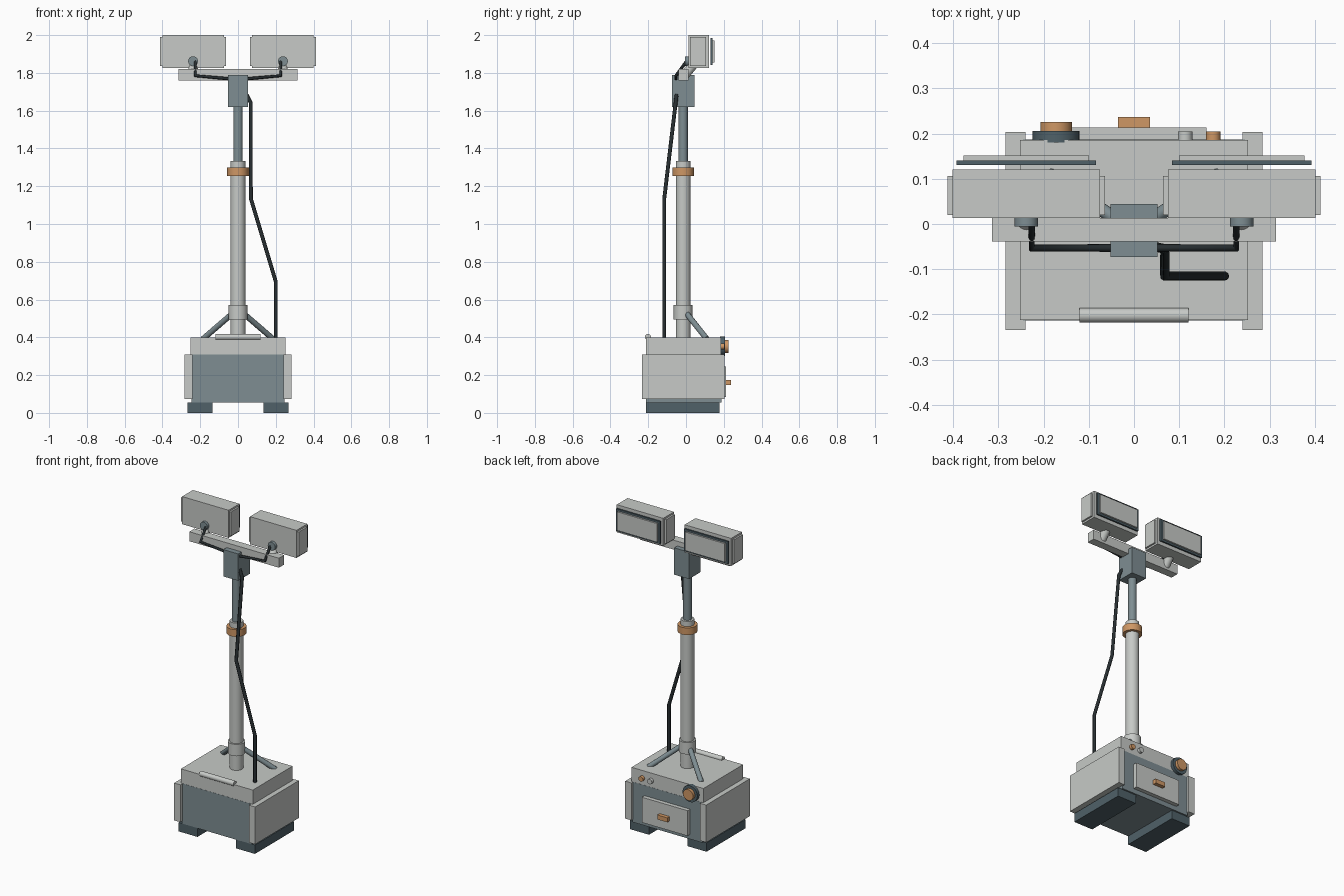
import bpy
import math
from mathutils import Vector

if "Cube" in bpy.data.objects:
    bpy.data.objects.remove(bpy.data.objects["Cube"], do_unlink=True)


def material(name, rgb):
    m = bpy.data.materials.new(name)
    m.use_nodes = True
    m.diffuse_color = (*rgb, 1)
    m.node_tree.nodes["Principled BSDF"].inputs["Base Color"].default_value = (*rgb, 1)
    return m


GREY = material("light grey paint", (0.57, 0.59, 0.57))
SLATE = material("slate metal", (0.21, 0.27, 0.29))
DARK = material("dark slate", (0.08, 0.12, 0.14))
ORANGE = material("orange accent", (0.62, 0.31, 0.13))
BLACK = material("black rubber", (0.02, 0.027, 0.03))


def finish(name, mat):
    ob = bpy.context.object
    ob.name = name
    ob.data.materials.append(mat)
    return ob


def box(name, mat, x, y, z):
    """Box given by its (low, high) range on each axis."""
    bpy.ops.mesh.primitive_cube_add(size=1)
    ob = finish(name, mat)
    for v in ob.data.vertices:
        v.co = [r[1] if c > 0 else r[0] for c, r in zip(v.co, (x, y, z))]
    return ob


def rod(name, mat, start, end, radius, sides=24):
    """Cylinder between two points."""
    a, b = Vector(start), Vector(end)
    bpy.ops.mesh.primitive_cylinder_add(vertices=sides, radius=radius,
                                        depth=(b - a).length, location=(a + b) / 2)
    ob = finish(name, mat)
    ob.rotation_euler = (b - a).to_track_quat("Z", "Y").to_euler()
    bpy.ops.object.shade_smooth_by_angle(angle=math.radians(35))
    return ob


def cable(name, points, radius):
    """Round cable along straight segments."""
    curve = bpy.data.curves.new(name, "CURVE")
    curve.dimensions = "3D"
    curve.bevel_depth = radius
    curve.bevel_resolution = 2
    curve.use_fill_caps = True
    spline = curve.splines.new("POLY")
    spline.points.add(len(points) - 1)
    for p, co in zip(spline.points, points):
        p.co = (*co, 1)
    ob = bpy.data.objects.new(name, curve)
    bpy.context.collection.objects.link(ob)
    curve.materials.append(BLACK)


def span(a, b, side):
    return tuple(sorted((a * side, b * side)))


SIDES = (("left", 1), ("right", -1))
MAST_Y = -0.015

# Generator base
box("base_body", SLATE, (-0.245, 0.245), (-0.213, 0.187), (0.055, 0.31))
box("base_lid", GREY, (-0.252, 0.252), (-0.212, 0.186), (0.31, 0.40))
for label, s in SIDES:
    box(label + "_skid", DARK, span(0.135, 0.268, s), (-0.213, 0.177), (0, 0.056))
    box(label + "_side_panel", GREY, span(0.24, 0.284, s), (-0.234, 0.203), (0.073, 0.31))
rod("lid_grab_bar", GREY, (-0.12, -0.202, 0.402), (0.12, -0.202, 0.402), 0.016)

# Rear door and controls
box("rear_door", GREY, (-0.16, 0.16), (0.18, 0.213), (0.085, 0.245))
box("door_handle", ORANGE, (-0.035, 0.035), (0.21, 0.237), (0.147, 0.175))


def rear_disc(name, mat, x, y0, y1, radius):
    rod(name, mat, (x, y0, 0.352), (x, y1, 0.352), radius)


rear_disc("dial_plate", DARK, -0.172, 0.18, 0.206, 0.052)
rear_disc("dial_knob", ORANGE, -0.172, 0.20, 0.225, 0.035)
rear_disc("grey_button", GREY, 0.113, 0.18, 0.204, 0.016)
rear_disc("orange_button", ORANGE, 0.175, 0.18, 0.204, 0.016)


# Telescopic mast
def mast_part(name, mat, z0, z1, radius):
    rod(name, mat, (0, MAST_Y, z0), (0, MAST_Y, z1), radius, 32)


mast_part("lower_mast", GREY, 0.39, 1.333, 0.039)
mast_part("mast_collar", GREY, 0.495, 0.57, 0.05)
mast_part("clamp_ring", ORANGE, 1.255, 1.30, 0.057)
mast_part("upper_mast", SLATE, 1.32, 1.63, 0.025)
for label, s in SIDES:
    rod(label + "_mast_brace", SLATE, (0.025 * s, 0, 0.53), (0.185 * s, 0.11, 0.392), 0.015, 16)

# Mast head and crossbar
box("mast_head", SLATE, (-0.052, 0.052), (-0.073, 0.044), (1.62, 1.79))
box("crossbar", GREY, (-0.314, 0.314), (-0.039, 0.013), (1.76, 1.82))

# Twin floodlights
for label, s in SIDES:
    cx = 0.238 * s

    def lamp_box(part, mat, half, y, z):
        box(label + part, mat, (cx - half, cx + half), y, z)

    lamp_box("_lamp_housing", GREY, 0.163, (0.013, 0.121), (1.825, 2.0))
    lamp_box("_lamp_end_caps", GREY, 0.174, (0.02, 0.106), (1.836, 1.989))
    lamp_box("_lamp_bezel", DARK, 0.154, (0.13, 0.14), (1.842, 1.984))
    lamp_box("_lamp_lens", GREY, 0.139, (0.138, 0.151), (1.854, 1.972))
    rod(label + "_lamp_mount", GREY, (cx, -0.005, 1.79), (cx, 0.04, 1.845), 0.025)
    rod(label + "_lamp_socket", SLATE, (cx, -0.005, 1.862), (cx, 0.02, 1.862), 0.026)
    cable(label + "_lamp_cable", [(0.04 * s, -0.053, 1.768), (0.226 * s, -0.053, 1.785),
                                  (0.226 * s, 0.012, 1.875)], 0.0085)

# Power cable down the mast
cable("power_cable", [(0.045, -0.05, 1.685), (0.068, -0.055, 1.64), (0.068, -0.115, 1.135),
                      (0.2, -0.115, 0.695), (0.2, -0.115, 0.395)], 0.0105)
